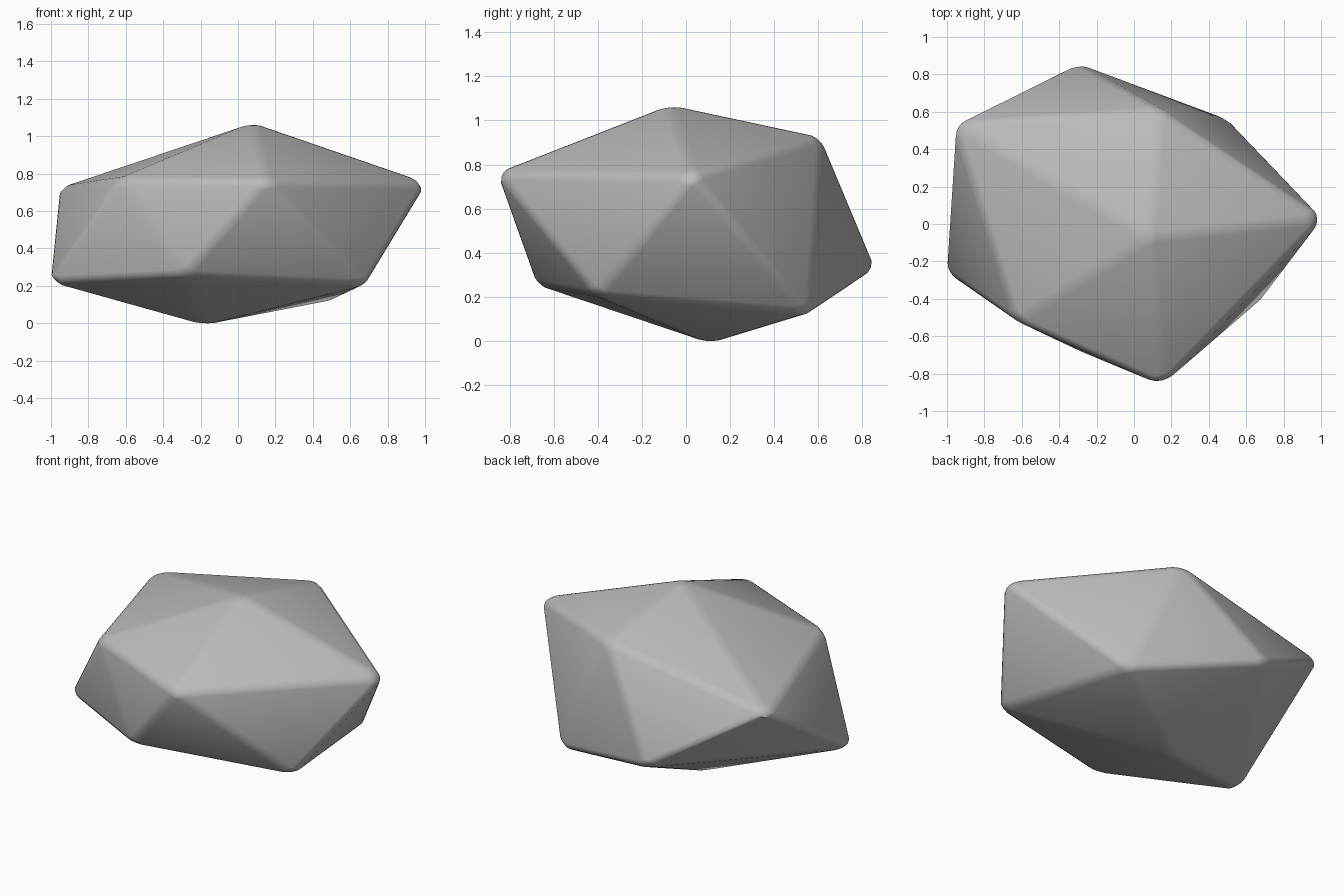
import bpy
import bmesh
from mathutils import Vector

cube = bpy.data.objects.get("Cube")
if cube:
    bpy.data.objects.remove(cube, do_unlink=True)

# Stone colour
stone = bpy.data.materials.new("stone grey")
stone.use_nodes = True
grey = (0.5, 0.5, 0.5, 1)
stone.diffuse_color = grey
stone.node_tree.nodes["Principled BSDF"].inputs["Base Color"].default_value = grey

# Corners of an irregular twenty-sided rock: two poles and two rings
top = (0.08, -0.07, 1.06)
bottom = (-0.19, 0.11, 0)
upper = [(1.0, 0.03, 0.75), (0.14, 0.6, 0.92), (-0.95, 0.53, 0.72),
         (-0.62, -0.51, 0.77), (0.15, -0.85, 0.76)]
lower = [(0.67, -0.4, 0.21), (0.5, 0.55, 0.13), (-0.3, 0.85, 0.33),
         (-1.0, -0.25, 0.22), (-0.28, -0.67, 0.26)]

# Push corners out a little, since the bevel trims them
centre = Vector((0, 0, 0.53))
bm = bmesh.new()


def corner(p):
    p = Vector(p)
    return bm.verts.new(p + (p - centre).normalized() * 0.014)


t, b = corner(top), corner(bottom)
up = [corner(p) for p in upper]
low = [corner(p) for p in lower]
for i in range(5):
    j = (i + 1) % 5
    bm.faces.new((t, up[i], up[j]))
    bm.faces.new((b, low[j], low[i]))
    bm.faces.new((up[i], low[i], low[j]))
    bm.faces.new((up[i], low[j], up[j]))
bmesh.ops.recalc_face_normals(bm, faces=bm.faces)

# Softly worn edges
bmesh.ops.bevel(bm, geom=bm.edges[:], offset=0.035, offset_type='OFFSET',
                segments=3, profile=0.5, affect='EDGES', clamp_overlap=True)

mesh = bpy.data.meshes.new("rock")
bm.to_mesh(mesh)
bm.free()
mesh.materials.append(stone)
rock = bpy.data.objects.new("rock", mesh)
bpy.context.collection.objects.link(rock)

bpy.context.view_layer.objects.active = rock
rock.select_set(True)
bpy.ops.object.shade_smooth_by_angle(angle=0.6)
